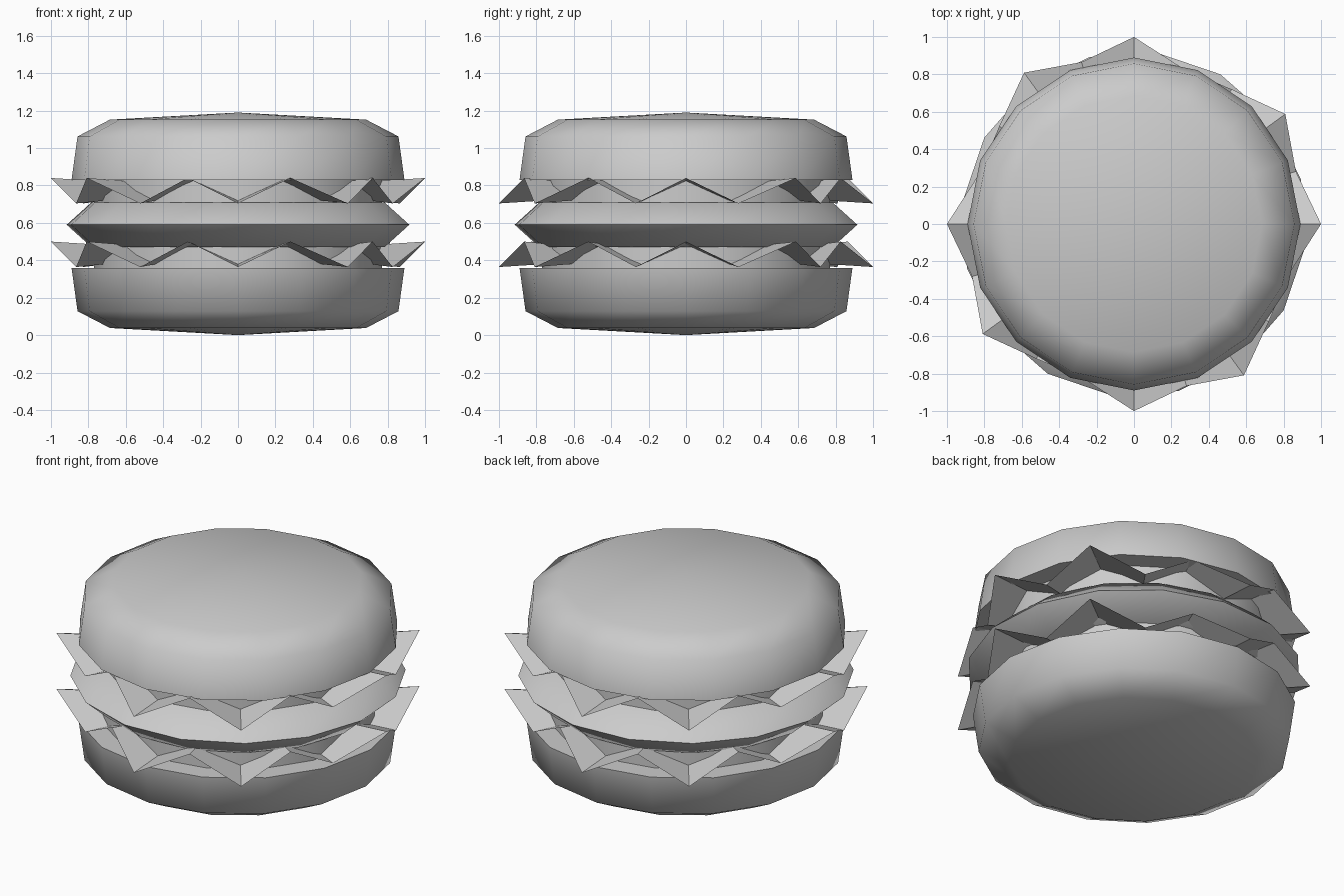
import bpy
import bmesh
from math import sin, cos, pi, radians

if "Cube" in bpy.data.objects:
    bpy.data.objects.remove(bpy.data.objects["Cube"])


def finish(name, bm, smooth):
    bmesh.ops.recalc_face_normals(bm, faces=bm.faces)
    mesh = bpy.data.meshes.new(name)
    bm.to_mesh(mesh)
    bm.free()
    obj = bpy.data.objects.new(name, mesh)
    bpy.context.collection.objects.link(obj)
    if smooth:
        bpy.ops.object.select_all(action='DESELECT')
        obj.select_set(True)
        bpy.context.view_layer.objects.active = obj
        bpy.ops.object.shade_smooth_by_angle(angle=radians(60))
    return obj


def lathe(name, profile, sides=16, turn=0.0):
    """Revolve (radius, z) points about z; radius 0 makes a pole."""
    bm = bmesh.new()
    rings = []
    for r, z in profile:
        if r == 0:
            rings.append([bm.verts.new((0, 0, z))] * sides)
        else:
            angles = [turn + 2 * pi * i / sides for i in range(sides)]
            rings.append([bm.verts.new((r * cos(a), r * sin(a), z)) for a in angles])
    for low, high in zip(rings, rings[1:]):
        for i in range(sides):
            j = (i + 1) % sides
            corners = list(dict.fromkeys((low[i], low[j], high[j], high[i])))
            bm.faces.new(corners)
    return finish(name, bm, True)


def lettuce(name, z_mid):
    """Pleated open ring: ridges and valleys alternate around 20 spokes."""
    radii = (1.0, 0.91, 1.0, 0.89, 0.87)
    bm = bmesh.new()
    inner, outer = [], []
    for k in range(20):
        a = radians(18 * k)
        side = 1 if k % 2 == 0 else -1
        r = radii[k % 5]
        outer.append(bm.verts.new((r * cos(a), r * sin(a), z_mid + side * 0.068)))
        inner.append(bm.verts.new((0.72 * cos(a), 0.72 * sin(a), z_mid + side * 0.05)))
    for k in range(20):
        j = (k + 1) % 20
        bm.faces.new((inner[k], outer[k], outer[j], inner[j]))
    return finish(name, bm, False)


# Buns: the bottom one mirrors the top one
HEIGHT = 1.19
bun = [(0, 0.83), (0.89, 0.83), (0.858, 1.062), (0.685, 1.152), (0, HEIGHT)]
lathe("top_bun", bun)
lathe("bottom_bun", [(r, HEIGHT - z) for r, z in reversed(bun)])

# Patty with a sharp rim, turned slightly against the buns
lathe("patty", [(0, 0.47), (0.79, 0.47), (0.924, 0.59), (0.79, 0.71), (0, 0.71)],
      turn=radians(15))

# Fillings between patty and buns
for label, z0, z1 in (("lower", 0.36, 0.47), ("upper", 0.71, 0.83)):
    lathe(label + "_filling", [(0.77, z0), (0.77, z1)])

# Lettuce layers
lettuce("lower_lettuce", 0.432)
lettuce("upper_lettuce", 0.772)
